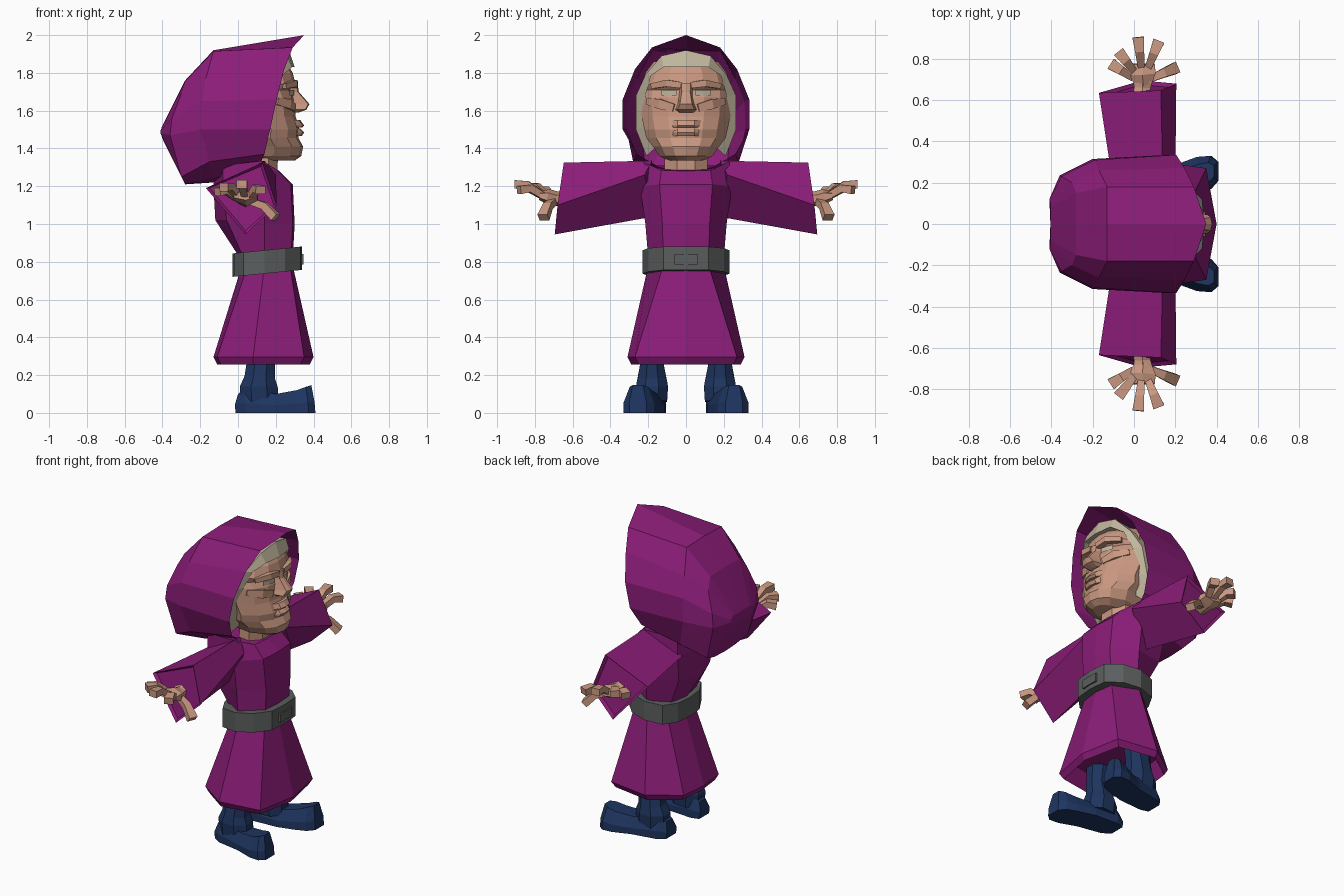
import bpy, bmesh, math
from mathutils import Vector


def material(name, rgb):
    m = bpy.data.materials.new(name)
    m.diffuse_color = (*rgb, 1)
    return m


PURPLE = material("purple cloth", (0.26, 0.012, 0.19))
SKIN = material("skin", (0.59, 0.315, 0.22))
HAIR = material("pale hair", (0.53, 0.47, 0.34))
GREY = material("grey belt", (0.105, 0.112, 0.112))
BLUE = material("blue boots", (0.013, 0.035, 0.115))


def loft(name, mat, rings, side=1, closed=True, caps=(True, True)):
    """Skin a list of equal-length rings; side=-1 reflects across y=0."""
    bm = bmesh.new()
    rows = [[bm.verts.new((x, y * side, z)) for x, y, z in r] for r in rings]
    n = len(rows[0])
    for a, b in zip(rows, rows[1:]):
        for i in range(n if closed else n - 1):
            j = (i + 1) % n
            bm.faces.new((a[i], a[j], b[j], b[i]))
    if closed and caps[0]:
        bm.faces.new(rows[0])
    if closed and caps[1]:
        bm.faces.new(rows[-1])
    bmesh.ops.recalc_face_normals(bm, faces=bm.faces)
    me = bpy.data.meshes.new(name)
    bm.to_mesh(me)
    bm.free()
    me.materials.append(mat)
    ob = bpy.data.objects.new(name, me)
    bpy.context.collection.objects.link(ob)
    return ob


def sym(half):
    """Complete a half ring that starts and ends on y=0."""
    return half + [(x, -y, z) for x, y, z in reversed(half[1:-1])]


def level(z, pts, tilt=0):
    return sym([(x, y, z + tilt * (x - 0.15)) for x, y in pts])


def tube(name, mat, path, sizes, sides=4, side=1):
    """Sweep a polygon with (half width, half height) sizes along a path."""
    p = [Vector(q) for q in path]
    rings = []
    for i, (w, h) in enumerate(sizes):
        d = (p[min(i + 1, len(p) - 1)] - p[max(i - 1, 0)]).normalized()
        ref = Vector((1, 0, 0)) if abs(d.z) > 0.9 else Vector((0, 0, 1))
        u = d.cross(ref).normalized()
        v = u.cross(d)
        ring = []
        for k in range(sides):
            t = 2 * math.pi * (k + 0.5) / sides
            s = 1 / math.cos(math.pi / sides)
            ring.append(p[i] + u * (w * s * math.cos(t)) + v * (h * s * math.sin(t)))
        rings.append(ring)
    return loft(name, mat, rings, side)


# Hood: rim, crown, back and blunt tip rings
loft("hood", PURPLE, [sym(r) for r in (
    [(.35, 0, 2), (.29, .18, 1.935), (.245, .27, 1.82), (.205, .335, 1.66),
     (.17, .335, 1.5), (.14, .26, 1.37), (.11, .14, 1.3), (.08, 0, 1.28)],
    [(-.13, 0, 1.92), (-.13, .18, 1.915), (-.17, .26, 1.77), (-.19, .31, 1.65),
     (-.2, .315, 1.5), (-.15, .28, 1.33), (-.13, .15, 1.24), (-.13, 0, 1.22)],
    [(-.28, 0, 1.76), (-.28, .15, 1.755), (-.3, .2, 1.69), (-.35, .23, 1.56),
     (-.36, .235, 1.47), (-.3, .21, 1.25), (-.28, .11, 1.215), (-.28, 0, 1.21)],
    [(-.405, 0, 1.51), (-.405, .08, 1.51), (-.405, .1, 1.505), (-.41, .12, 1.495),
     (-.41, .12, 1.48), (-.4, .1, 1.455), (-.395, .05, 1.44), (-.395, 0, 1.44)])],
    caps=(False, True))

# Robe body
loft("robe_body", PURPLE, [
    level(.82, [(.29, 0), (.28, .12), (.14, .2), (.03, .12), (.01, 0)]),
    sym([(.3, 0, 1), (.29, .125, 1), (.14, .215, 1), (-.06, .16, 1.02), (-.12, 0, 1.02)]),
    sym([(.29, 0, 1.21), (.28, .14, 1.21), (.14, .245, 1.2), (-.08, .2, 1.2), (-.13, 0, 1.2)]),
    sym([(.22, 0, 1.28), (.21, .13, 1.285), (.13, .24, 1.335), (-.08, .2, 1.31), (-.12, 0, 1.3)])])

# Skirt with turned-in hem and hollow underside
TOP = [(.29, 0), (.275, .12), (.14, .2), (.05, .13), (.02, 0)]
HEM = [(.4, 0), (.35, .27), (.08, .31), (-.11, .18), (-.13, 0)]
LIP = [(.38, 0), (.33, .25), (.08, .29), (-.09, .17), (-.11, 0)]
loft("skirt", PURPLE, [level(.78, TOP), level(.295, HEM), level(.257, LIP),
     level(.36, [(.33, 0), (.29, .22), (.08, .25), (-.05, .14), (-.07, 0)])])

# Belt and raised buckle
BELT = [(.34, 0), (.33, .12), (.25, .2), (.14, .23), (.03, .2), (-.02, .11), (-.03, 0)]
loft("belt", GREY, [level(.738, BELT, .1), level(.862, BELT, .1)])
loft("buckle", GREY, [[(x, y, z) for y, z in
     ((-.06, .785), (.06, .785), (.06, .84), (-.06, .84))] for x in (.325, .347)])

# Neck and faceted head, stacked (height, front x, half width)
tube("neck", SKIN, [(.12, 0, 1.22), (.13, 0, 1.42)], [(.115, .085)] * 2, 8)


def head_ring(z, f, w):
    return level(z, [(f, 0), (f - .012, .4 * w), (f - .06, .75 * w),
                     (f - .15, w), (.02, .85 * w), (-.05, 0)])


loft("head", SKIN, [head_ring(*r) for r in (
    (1.335, .30, .09), (1.36, .335, .14), (1.41, .345, .175), (1.455, .32, .21),
    (1.5, .325, .22), (1.57, .305, .235), (1.67, .297, .242), (1.71, .278, .24),
    (1.74, .305, .235), (1.8, .29, .215), (1.86, .255, .17))])

# Nose and lips
loft("nose", SKIN, [level(z, [(f, 0), (f - .006, w), (.27, w + .015), (.26, 0)])
     for z, f, w in ((1.745, .315, .025), (1.7, .322, .022), (1.635, .378, .032),
                     (1.605, .362, .045), (1.59, .32, .03))])
for nm, zs in (("upper_lip", (1.51, 1.522, 1.55)), ("lower_lip", (1.465, 1.485, 1.505))):
    loft(nm, SKIN, [level(z, [(f, 0), (f - .008, .045), (.295, .085), (.27, 0)])
         for z, f in zip(zs, (.338, .35, .33))])

# Hair framing the face: (outer y, z, inner y, z, x)
ARCH = [(0, 1.92, 0, 1.83, .27), (.13, 1.89, .12, 1.83, .255), (.215, 1.79, .185, 1.785, .205),
        (.265, 1.68, .215, 1.68, .16), (.265, 1.5, .21, 1.52, .12), (.21, 1.36, .165, 1.4, .095)]
ARCH = [(-a, b, -c, d, e) for a, b, c, d, e in reversed(ARCH[1:])] + ARCH
loft("hair", HAIR, [
    [(x - .08, c, d) for a, b, c, d, x in ARCH],
    [(x + .03, c, d) for a, b, c, d, x in ARCH],
    [(x, a, b) for a, b, c, d, x in ARCH],
    [(x - .28, a * .9, 1.6 + (b - 1.6) * .9) for a, b, c, d, x in ARCH]], closed=False)

for side, tag in ((1, "left"), (-1, "right")):
    # Brow, eye and cheek
    tube(tag + "_brow", SKIN, [(.302, .025, 1.735), (.297, .1, 1.745), (.245, .18, 1.73)],
         [(.016, .016), (.018, .018), (.012, .014)], 4, side)
    loft(tag + "_eye", HAIR, [[(.297, .05, z), (.288, .09, z), (.272, .13, z)]
         for z in (1.68, 1.71)], side, closed=False)
    tube(tag + "_cheek", SKIN, [(.285, .06, 1.615), (.258, .13, 1.635), (.2, .2, 1.65)],
         [(.02, .02), (.026, .026), (.015, .018)], 4, side)

    # Flared four-sided sleeve, closed just inside the cuff
    loft(tag + "_sleeve", PURPLE, [
        [(.14, .18, 1.335), (.2, .22, 1.26), (.08, .17, 1.04), (-.1, .18, 1.2)],
        [(.13, .647, 1.325), (.205, .68, 1.1), (.04, .695, .945), (-.17, .635, 1.19)],
        [(.12, .63, 1.305), (.19, .66, 1.1), (.04, .675, .965), (-.15, .62, 1.19)]], side)

    # Wrist, palm, spread fingers and thumb
    tube(tag + "_wrist", SKIN, [(.04, .6, 1.14), (.04, .66, 1.13), (.045, .72, 1.14)],
         [(.05, .04), (.04, .035), (.05, .03)], 6, side)
    tube(tag + "_palm", SKIN, [(.045, .68, 1.13), (.04, .73, 1.145), (.04, .775, 1.15)],
         [(.04, .035), (.065, .035), (.06, .02)], 6, side)
    for i, (base, tip) in enumerate((
            ((-.01, .71, 1.14), (-.11, .775, 1.17)), ((.0, .74, 1.15), (-.075, .835, 1.195)),
            ((.035, .76, 1.155), (.02, .905, 1.21)), ((.07, .76, 1.15), (.12, .885, 1.18)),
            ((.07, .7, 1.12), (.2, .755, 1.035)))):
        a, b = Vector(base), Vector(tip)
        mid = a.lerp(b, .55) + Vector((0, 0, .022))
        tube(f"{tag}_{'thumb' if i == 4 else 'finger_%d' % (i + 1)}", SKIN, [a, mid, b],
             [(.016, .018), (.022, .02), (.028, .022)], 4, side)

    # Boot shaft and flared ankle
    tube(tag + "_boot_shaft", BLUE, [(.115, .18, .06), (.11, .18, .14), (.115, .18, .19),
         (.12, .18, .26), (.12, .17, .37)],
         [(.08, .1), (.085, .1), (.075, .08), (.062, .075), (.07, .08)], 8, side)
    # Foot: sections along x (sole x, top x, centre y, half width, top height)
    loft(tag + "_foot", BLUE, [
        [(s, c - w, 0), (s - .005, c - w, h * .4), (t, c - .6 * w, h),
         (t, c + .6 * w, h), (s - .005, c + w, h * .4), (s, c + w, 0)]
        for s, t, c, w, h in ((-.012, .0, .17, .05, .1), (.04, .04, .18, .075, .13),
                              (.2, .2, .2, .085, .1), (.31, .31, .235, .09, .12),
                              (.375, .36, .25, .08, .138), (.41, .388, .255, .045, .147))], side)
